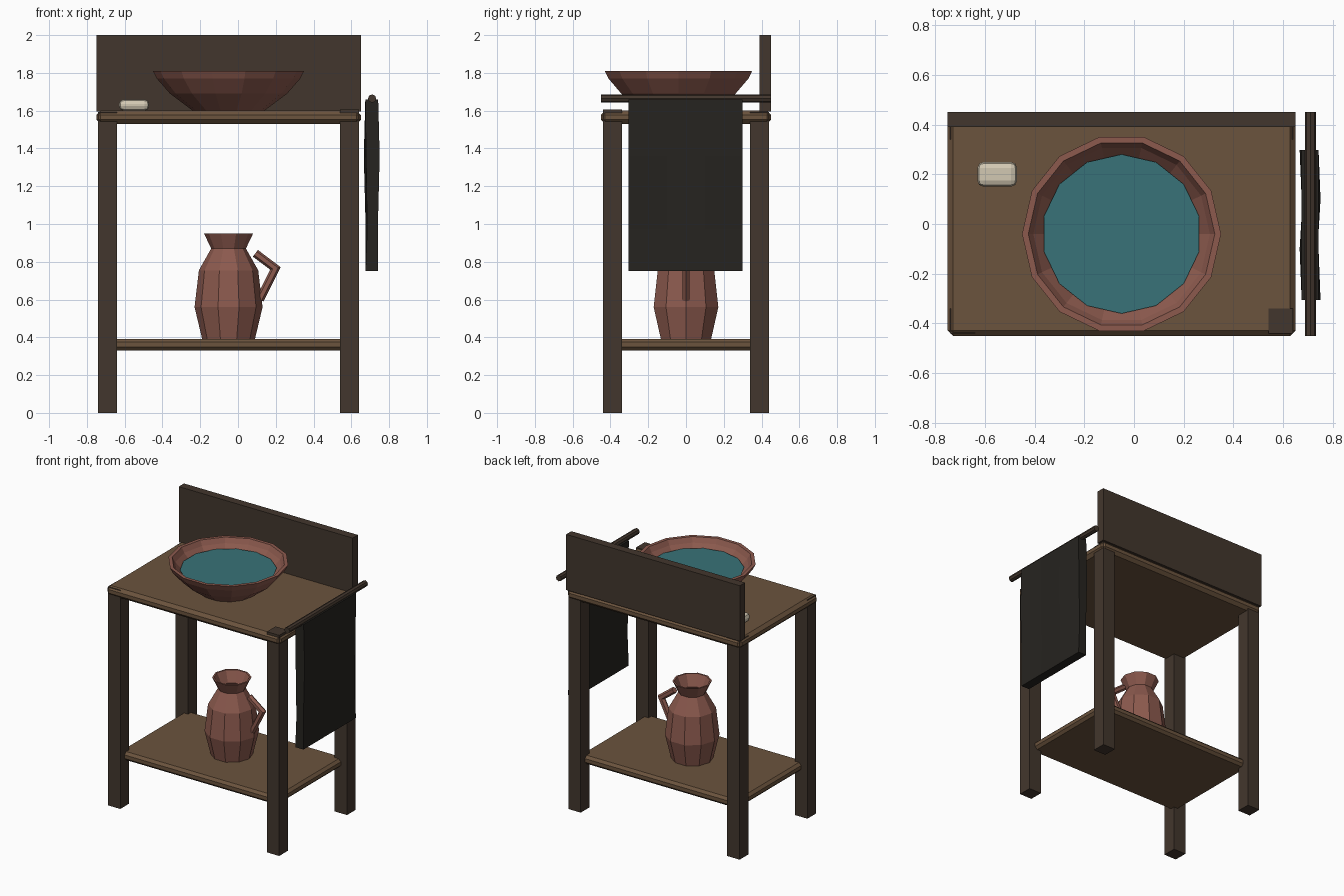
import bpy, bmesh, math
from mathutils import Matrix, Vector

if "Cube" in bpy.data.objects:
    bpy.data.objects.remove(bpy.data.objects["Cube"])


def mat(name, r, g, b):
    m = bpy.data.materials.new(name)
    m.diffuse_color = (r, g, b, 1)
    m.use_nodes = True
    m.node_tree.nodes["Principled BSDF"].inputs["Base Color"].default_value = m.diffuse_color
    return m


WOOD = mat("plank_wood", .147, .087, .047)
DARK = mat("dark_wood", .055, .037, .026)
CLAY = mat("clay", .262, .102, .076)
WATER = mat("water", .04, .17, .188)
SOAP = mat("soap", .65, .58, .45)
CLOTH = mat("cloth", .019, .017, .014)


def finish(bm, name, material):
    bmesh.ops.recalc_face_normals(bm, faces=bm.faces)
    me = bpy.data.meshes.new(name)
    bm.to_mesh(me)
    bm.free()
    me.materials.append(material)
    ob = bpy.data.objects.new(name, me)
    bpy.context.collection.objects.link(ob)
    return ob


def box(name, lo, hi, material, bevel=0, segments=1):
    bm = bmesh.new()
    bmesh.ops.create_cube(bm, size=1)
    lo, hi = Vector(lo), Vector(hi)
    for v in bm.verts:
        v.co = (lo + hi) / 2 + v.co * (hi - lo)
    if bevel:
        bmesh.ops.bevel(bm, geom=bm.edges[:], offset=bevel, segments=segments,
                        affect='EDGES', profile=.5)
    return finish(bm, name, material)


def lathe(name, centre, profile, sides, material, phase=0):
    """Revolve (radius, z) points around a vertical axis, capping both ends."""
    bm = bmesh.new()
    rings = []
    for r, z in profile:
        angles = [phase + math.tau * i / sides for i in range(sides)]
        rings.append([bm.verts.new((centre[0] + r * math.cos(a),
                                    centre[1] + r * math.sin(a), z)) for a in angles])
    for a, b in zip(rings, rings[1:]):
        for i in range(sides):
            j = (i + 1) % sides
            bm.faces.new((a[i], a[j], b[j], b[i]))
    bm.faces.new(rings[0])
    bm.faces.new(rings[-1])
    return finish(bm, name, material)


def tube(name, points, radius, material):
    """Six-sided tube in the xz plane with mitred corners."""
    bm = bmesh.new()
    pts = [Vector(p) for p in points]
    rings = []
    for i, p in enumerate(pts):
        d1 = (p - pts[i - 1]).normalized() if i else (pts[1] - p).normalized()
        d2 = (pts[i + 1] - p).normalized() if i < len(pts) - 1 else d1
        t = (d1 + d2).normalized()
        n = Vector((t.z, 0, -t.x)) / max(t.dot(d1), .5)
        rings.append([bm.verts.new(p + radius * (n * math.cos(k * math.tau / 6)
                      + Vector((0, 1, 0)) * math.sin(k * math.tau / 6))) for k in range(6)])
    for a, b in zip(rings, rings[1:]):
        for i in range(6):
            bm.faces.new((a[i], a[i - 1], b[i - 1], b[i]))
    bm.faces.new(rings[0])
    bm.faces.new(rings[-1])
    return finish(bm, name, material)


# Stand: four legs, top, lower shelf and splashback
for side, x in (("left", -.74), ("right", .54)):
    for end, y in (("front", -.44), ("back", .34)):
        top = 1.606 if (side, end) == ("right", "front") else 1.592
        box(f"{end}_{side}_leg", (x, y, 0), (x + .1, y + .1, top), DARK)
box("table_top", (-.75, -.45, 1.53), (.65, .45, 1.6), WOOD, .022)
box("lower_shelf", (-.69, -.39, .33), (.59, .39, .392), WOOD, .018)
box("splashback", (-.75, .39, 1.595), (.65, .45, 2), DARK)

# Wash bowl with water
lathe("bowl", (-.05, -.04), [(.19, 1.6), (.31, 1.69), (.38, 1.77), (.4, 1.81),
      (.375, 1.81), (.355, 1.775), (.29, 1.705), (.17, 1.63)], 14, CLAY)
lathe("water", (-.05, -.04), [(.30, 1.735), (.32, 1.752)], 14, WATER, math.pi / 2)

# Soap bar
box("soap_bar", (-.63, .15, 1.6), (-.47, .25, 1.66), SOAP, .025, 2)

# Jug with bent handle
lathe("jug", (-.05, 0), [(.14, .392), (.18, .56), (.157, .755), (.092, .87), (.13, .95),
      (.118, .95), (.08, .87), (.142, .745), (.163, .56), (.125, .41)], 10, CLAY)
tube("jug_handle", [(.092, 0, .845), (.198, 0, .765), (.115, 0, .6)], .022, CLAY)

# Towel rail
bm = bmesh.new()
bmesh.ops.create_cone(bm, cap_ends=True, segments=8, radius1=.022, radius2=.022, depth=.9,
                      matrix=Matrix.Translation((.71, 0, 1.664)) @ Matrix.Rotation(math.pi / 2, 4, 'X'))
finish(bm, "towel_rail", DARK)

# Towel: a thin slab of stacked cross-sections, slightly wavy
bm = bmesh.new()
rows = []
for z, half, wave in ((1.66, .034, 0), (1.36, .036, .006), (.97, .028, .004), (.75, .033, 0)):
    ys = (-.305, -.1, .1, .298)
    shift = (1, -1, 1, -1)
    near = [bm.verts.new((.708 + half + wave * s, y, z)) for y, s in zip(ys, shift)]
    far = [bm.verts.new((.708 - half + wave * s, y, z)) for y, s in zip(ys, shift)]
    rows.append(near + far[::-1])
for a, b in zip(rows, rows[1:]):
    for i in range(8):
        bm.faces.new((a[i], a[i - 1], b[i - 1], b[i]))
bm.faces.new(rows[0])
bm.faces.new(rows[-1])
finish(bm, "towel", CLOTH)
